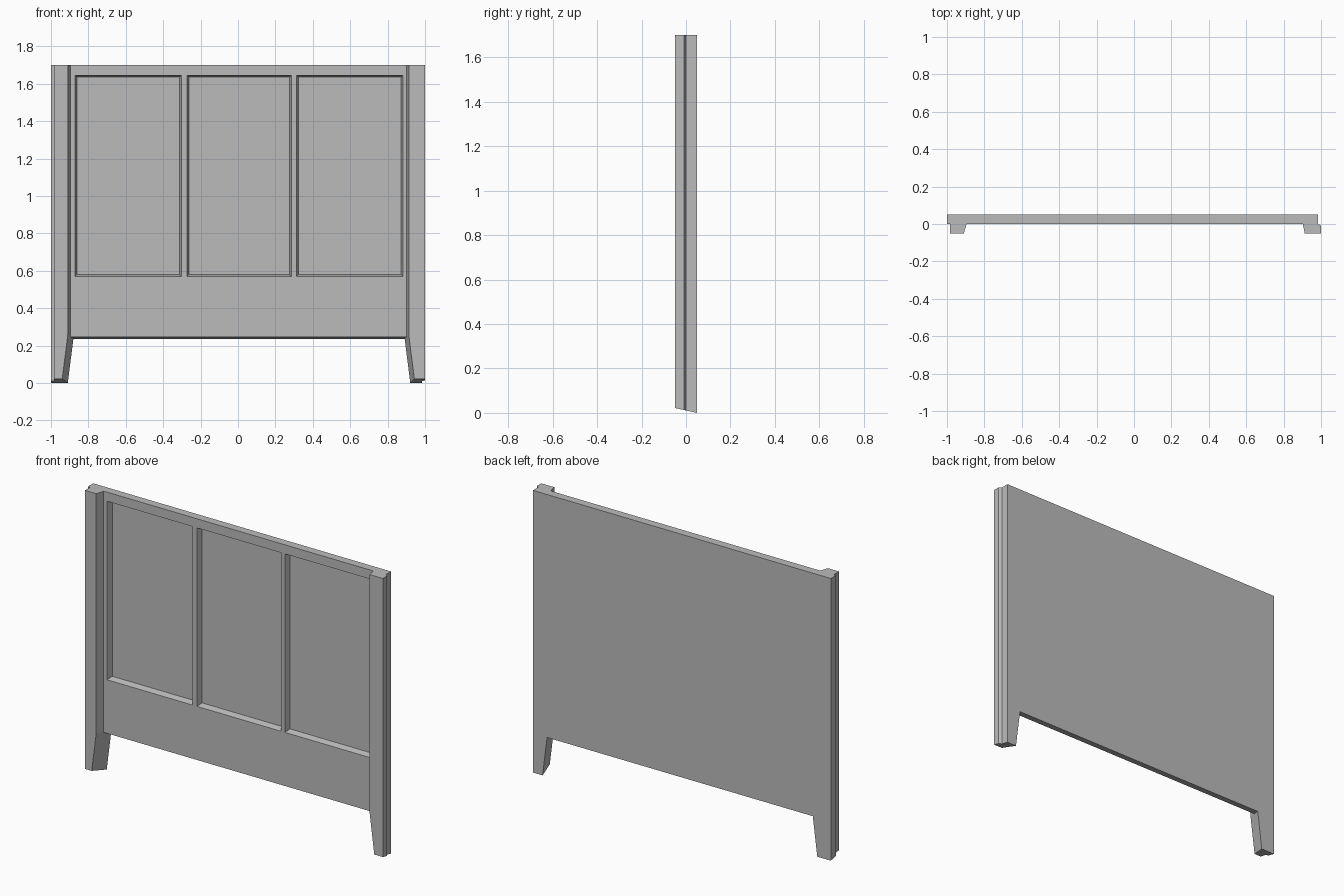
import bpy
import bmesh

cube = bpy.data.objects.get("Cube")
if cube:
    bpy.data.objects.remove(cube, do_unlink=True)

HEIGHT, RAIL, BACK = 1.70, 0.236, 0.05
RAKE, TAPER = 0.22, 0.03

paint = bpy.data.materials.new("warm_grey")
paint.use_nodes = True
grey = (0.5, 0.5, 0.5, 1)
paint.diffuse_color = grey
paint.node_tree.nodes["Principled BSDF"].inputs["Base Color"].default_value = grey


def loft(name, rings):
    """Skin a stack of closed rings and cap both ends."""
    bm = bmesh.new()
    loops = [[bm.verts.new(p) for p in ring] for ring in rings]
    n = len(loops[0])
    for a, b in zip(loops, loops[1:]):
        for i in range(n):
            j = (i + 1) % n
            bm.faces.new((a[i], a[j], b[j], b[i]))
    bm.faces.new(loops[0])
    bm.faces.new(loops[-1])
    bmesh.ops.recalc_face_normals(bm, faces=bm.faces)
    mesh = bpy.data.meshes.new(name)
    bm.to_mesh(mesh)
    bm.free()
    mesh.materials.append(paint)
    obj = bpy.data.objects.new(name, mesh)
    bpy.context.scene.collection.objects.link(obj)
    return obj


def raked(profile, z, squeeze=0):
    """Profile at a level that rises toward the front; inner points move outward."""
    return [(x + (squeeze if abs(x) < 0.95 and x > 0 else -squeeze if abs(x) < 0.95 else 0),
             y, z + RAKE * (BACK - y)) for x, y in profile]


def level(profile, z):
    return [(x, y, z) for x, y in profile]


# Main board with a sloping lower edge
outline = [(-1, 0), (0.985, 0), (0.985, BACK), (-1, BACK)]
board = loft("headboard_panel", [raked(outline, RAIL), level(outline, HEIGHT)])

# Three recessed panels with slightly sloping sides
for i, (x0, x1) in enumerate([(-0.872, -0.303), (-0.273, 0.285), (0.313, 0.882)]):
    rings = []
    for y, inset in ((-0.01, -0.003), (0.035, 0.01)):
        a, b, low, top = x0 + inset, x1 - inset, 0.57 + inset, 1.645 - inset
        rings.append([(a, y, low), (b, y, low), (b, y, top), (a, y, top)])
    cutter = loft(f"panel_cutter_{i + 1}", rings)
    cutter.hide_render = True
    cutter.hide_set(True)
    cut = board.modifiers.new(f"recess_{i + 1}", "BOOLEAN")
    cut.operation = "DIFFERENCE"
    cut.solver = "EXACT"
    cut.object = cutter

# Front posts with tapered feet, and the board's own feet behind them
posts = {
    "right": ([(-0.985, -0.05), (-0.91, -0.05), (-0.895, 0), (-0.985, 0)],
              [(-1, 0), (-0.895, 0), (-0.88, BACK), (-1, BACK)]),
    "left": ([(1, -0.05), (0.913, -0.05), (0.902, 0), (0.985, 0), (1, -0.01)],
             [(0.985, 0), (0.902, 0), (0.891, BACK), (0.985, BACK)]),
}
for side, (front, rear) in posts.items():
    loft(side + "_post", [raked(front, 0, TAPER), raked(front, RAIL), level(front, HEIGHT)])
    loft(side + "_back_foot", [raked(rear, 0, TAPER), raked(rear, RAIL)])
